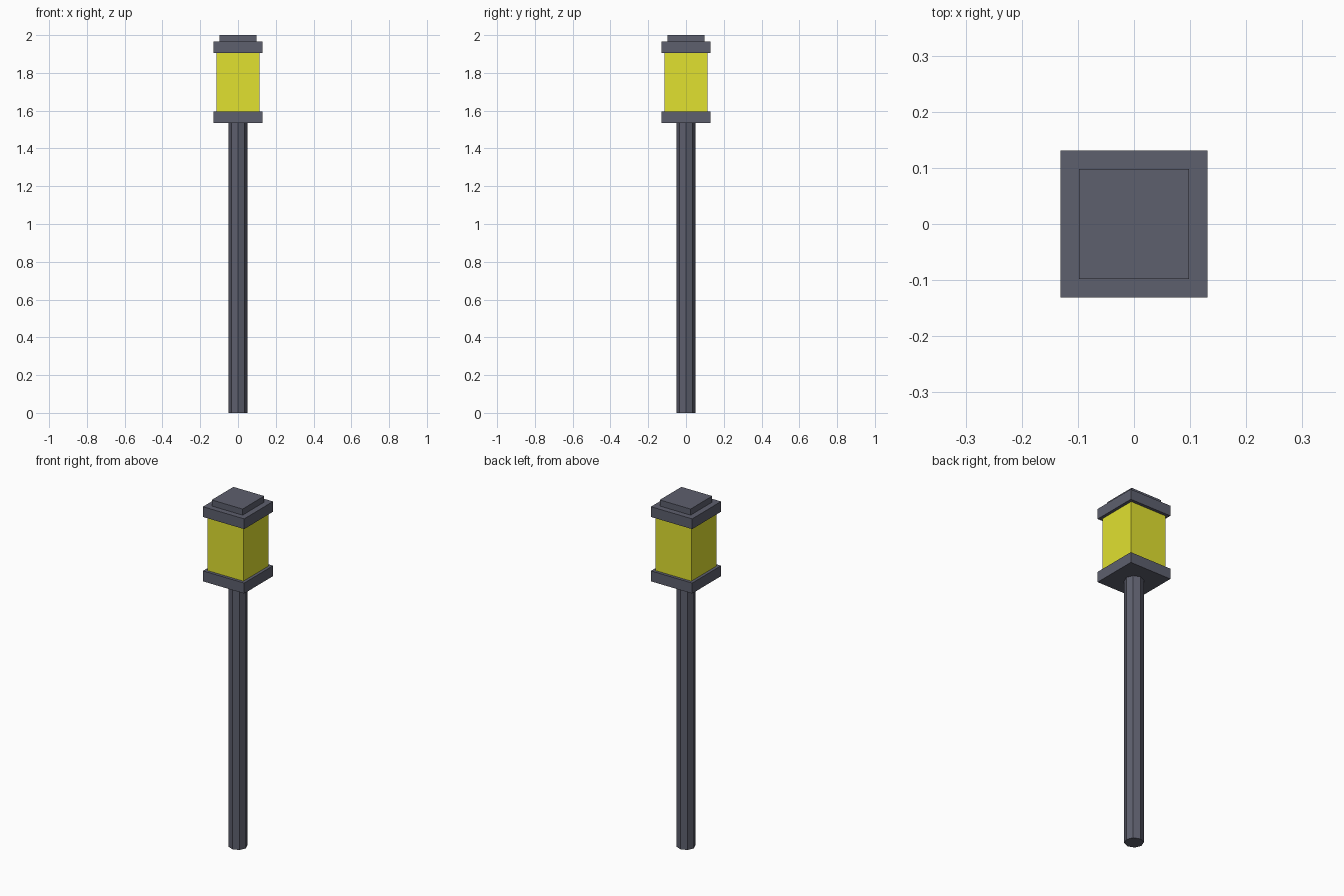
import bpy

if "Cube" in bpy.data.objects:
    bpy.data.objects.remove(bpy.data.objects["Cube"])


def material(name, color):
    mat = bpy.data.materials.new(name)
    mat.diffuse_color = color
    mat.use_nodes = True
    mat.node_tree.nodes["Principled BSDF"].inputs["Base Color"].default_value = mat.diffuse_color
    return mat


METAL = material("dark_metal", (0.11, 0.115, 0.155, 1))
GLOW = material("yellow_glass", (0.75, 0.75, 0.03, 1))


def slab(name, half, z0, z1, mat):
    """Square block centred on the post, spanning z0 to z1."""
    bpy.ops.mesh.primitive_cube_add(size=1, location=(0, 0, (z0 + z1) / 2))
    ob = bpy.context.object
    ob.name = name
    ob.scale = (half * 2, half * 2, z1 - z0)
    bpy.ops.object.transform_apply(location=False, rotation=False, scale=True)
    ob.data.materials.append(mat)


# Octagonal post with corners on the x and y axes
POST_TOP = 1.536
bpy.ops.mesh.primitive_cylinder_add(vertices=8, radius=0.05, depth=POST_TOP,
                                    location=(0, 0, POST_TOP / 2))
post = bpy.context.object
post.name = "post"
post.data.materials.append(METAL)

# Lantern head, bottom to top
slab("lantern_base", 0.131, POST_TOP, 1.596, METAL)
slab("lantern_glass", 0.114, 1.596, 1.906, GLOW)
slab("lantern_roof", 0.131, 1.906, 1.965, METAL)
slab("roof_cap", 0.098, 1.965, 2.0, METAL)
